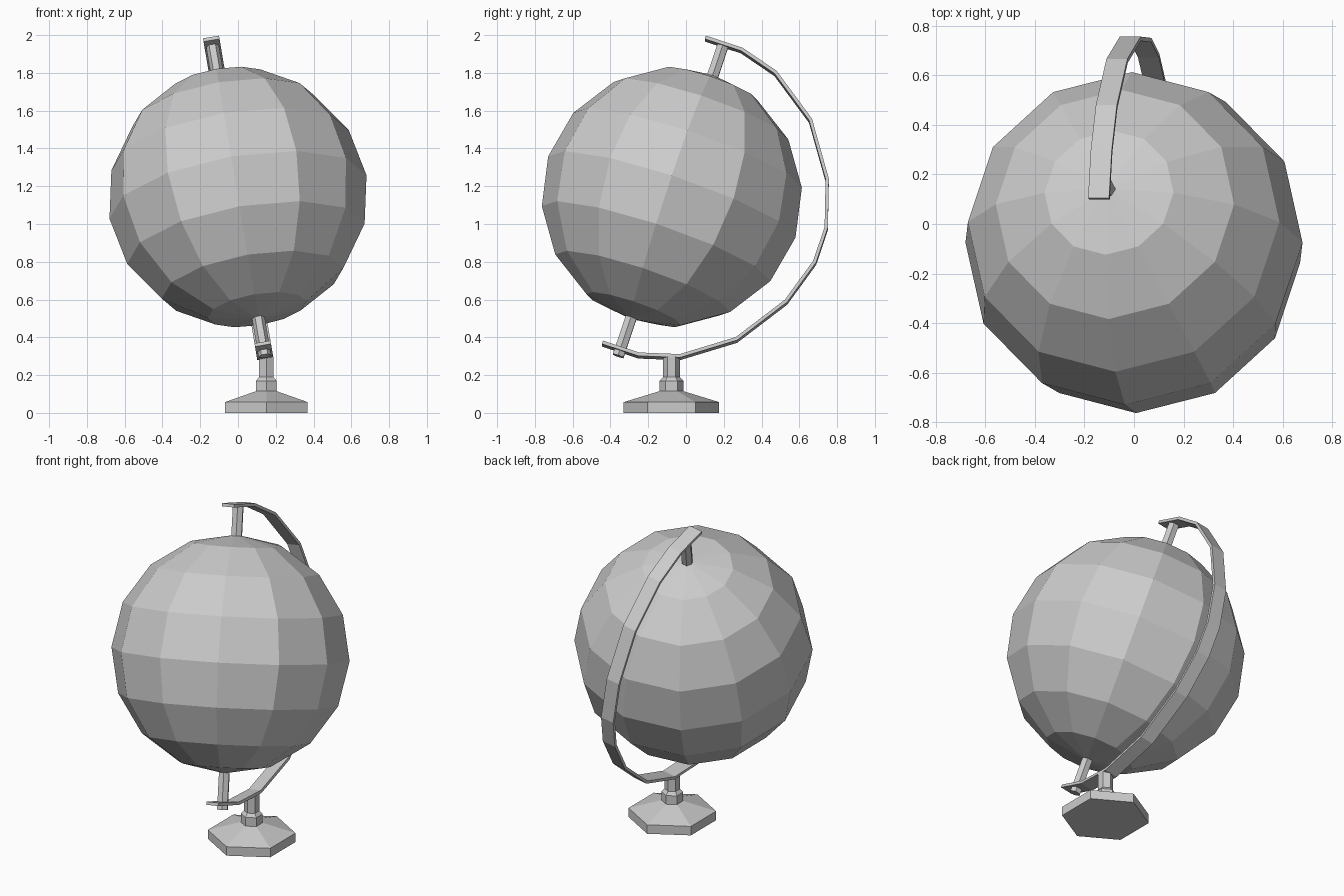
import bpy, bmesh
from math import sin, cos, pi
from mathutils import Matrix, Vector

cube = bpy.data.objects.get("Cube")
if cube:
    bpy.data.objects.remove(cube, do_unlink=True)

grey = bpy.data.materials.new("plain grey")
grey.use_nodes = True
colour = (0.6, 0.6, 0.6, 1)
grey.diffuse_color = colour
grey.node_tree.nodes["Principled BSDF"].inputs["Base Color"].default_value = colour

# Tilted frame: local z is the spin axis, local y points to the arm's side
axis = Vector((-0.158, 0.316, 0.936)).normalized()
side = (Vector((0, 1, 0)) - axis.y * axis).normalized()
tilt = Matrix((side.cross(axis), side, axis)).transposed().to_4x4()
tilt.translation = (0, -0.075, 1.143)


def finish(bm, name, matrix):
    bmesh.ops.recalc_face_normals(bm, faces=bm.faces)
    mesh = bpy.data.meshes.new(name)
    bm.to_mesh(mesh)
    bm.free()
    mesh.materials.append(grey)
    obj = bpy.data.objects.new(name, mesh)
    obj.matrix_world = matrix
    bpy.context.collection.objects.link(obj)
    return obj


def hex_lathe(name, profile, matrix, start):
    """Six-sided turned part from (radius, height) pairs."""
    bm = bmesh.new()
    rings = [[bm.verts.new((r * cos(start + i * pi / 3), r * sin(start + i * pi / 3), z))
              for i in range(6)] for r, z in profile]
    for low, high in zip(rings, rings[1:]):
        for i in range(6):
            j = (i + 1) % 6
            bm.faces.new((low[i], low[j], high[j], high[i]))
    bm.faces.new(rings[0])
    bm.faces.new(rings[-1])
    return finish(bm, name, matrix)


# Faceted ball
bm = bmesh.new()
bmesh.ops.create_uvsphere(bm, u_segments=12, v_segments=8, radius=0.69)
finish(bm, "globe_ball", tilt)

# Axle through the ball, poking out under the lower arm end
hex_lathe("axle_pin", [(0.034, -0.9), (0.034, 0.862)], tilt, 0)

# Flat strip arm: half outline mirrored about the equator
half = [(-0.1, 0.872), (0.104, 0.872), (0.315, 0.811),
        (0.573, 0.627), (0.76, 0.349), (0.838, 0.098)]
path = half + [(y, -z) for y, z in reversed(half)]
bm = bmesh.new()
width = 0.043
sections = []
for y, z in path:
    k = 0.979
    inner_y = y if y < 0 else y * k
    sections.append([bm.verts.new(p) for p in (
        (-width, y, z), (width, y, z), (width, inner_y, z * k), (-width, inner_y, z * k))])
for a, b in zip(sections, sections[1:]):
    for i in range(4):
        j = (i + 1) % 4
        bm.faces.new((a[i], a[j], b[j], b[i]))
bm.faces.new(sections[0])
bm.faces.new(sections[-1])
finish(bm, "support_arm", tilt)

# Hexagonal foot, collar and post
hex_lathe("stand", [(0.253, 0), (0.253, 0.057), (0.063, 0.115), (0.063, 0.17),
                    (0.044, 0.19), (0.044, 0.298)],
          Matrix.Translation((0.15, -0.077, 0)), pi / 2)
